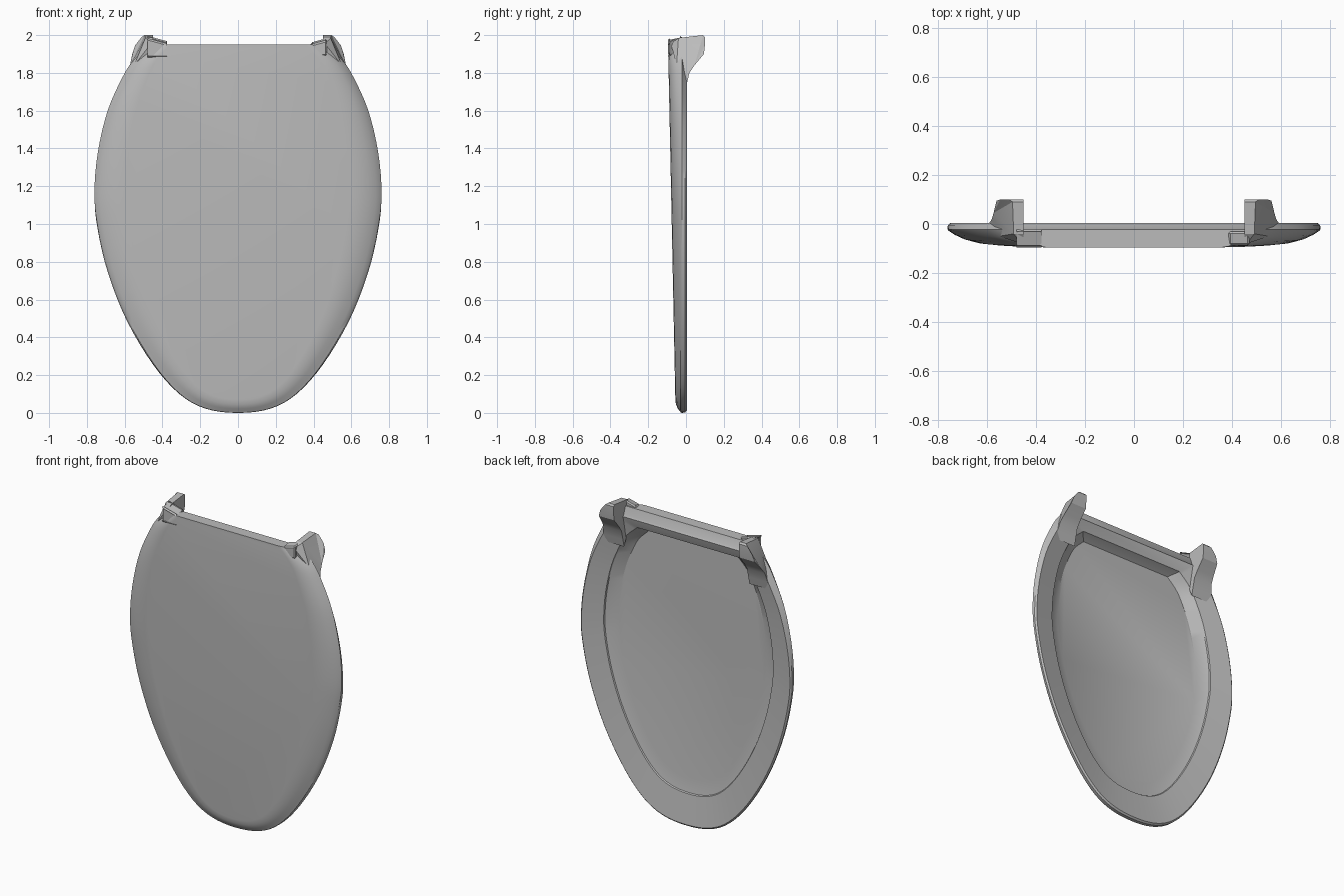
import bpy, bmesh, math
from mathutils import Vector

if "Cube" in bpy.data.objects:
    bpy.data.objects.remove(bpy.data.objects["Cube"])

grey = bpy.data.materials.new("plain grey")
grey.diffuse_color = (0.5, 0.5, 0.5, 1)
grey.use_nodes = True
grey.node_tree.nodes["Principled BSDF"].inputs["Base Color"].default_value = grey.diffuse_color


def finish(name, bm, angle=30):
    bmesh.ops.recalc_face_normals(bm, faces=bm.faces)
    me = bpy.data.meshes.new(name)
    bm.to_mesh(me)
    bm.free()
    me.materials.append(grey)
    for p in me.polygons:
        p.use_smooth = True
    me.set_sharp_from_angle(angle=math.radians(angle))
    ob = bpy.data.objects.new(name, me)
    bpy.context.collection.objects.link(ob)
    return ob


def spline(pts, steps=4):
    """Catmull-Rom curve through the points."""
    p = [Vector(q) for q in pts]
    p = [Vector((-p[1].x, p[1].y))] + p + [2 * p[-1] - p[-2]]
    out = []
    for i in range(1, len(p) - 2):
        a, b, c, d = p[i - 1:i + 3]
        for k in range(steps):
            t = k / steps
            out.append(0.5 * (2 * b + (c - a) * t + (2 * a - 5 * b + 4 * c - d) * t * t
                              + (3 * b - a - 3 * c + d) * t ** 3))
    return out + [p[-2]]


# lid outline (half, bottom to top), then mirrored
half = spline([(0, 0), (0.17, 0.022), (0.31, 0.1), (0.45, 0.26), (0.59, 0.5),
               (0.69, 0.76), (0.745, 1.0), (0.76, 1.17), (0.742, 1.38),
               (0.69, 1.6), (0.61, 1.78), (0.55, 1.87), (0.46, 1.95)])
outline = half + [Vector((-v.x, v.y)) for v in reversed(half[1:])]
TOP = 1.95


def front_y(z):
    return -0.055 - 0.04 * z / TOP


# rings across the lid section: width factor, bottom z, top z, depth rule
rings = [
    (0.78, 0.070, 1.95, lambda z: front_y(z)),
    (0.84, 0.045, 1.95, lambda z: front_y(z) * 0.95),
    (0.91, 0.022, 1.95, lambda z: front_y(z) * 0.78),
    (0.96, 0.008, 1.95, lambda z: front_y(z) * 0.56),
    (0.993, 0.002, 1.95, lambda z: -0.028),
    (1.0, 0.0, 1.95, lambda z: -0.022),
    (0.998, 0.002, 1.90, lambda z: -0.005),
    (0.985, 0.012, 1.89, lambda z: 0.004),
    (0.80, 0.200, 1.83, lambda z: -0.024),
    (0.795, 0.205, 1.827, lambda z: -0.032),
    (0.70, 0.290, 1.80, lambda z: front_y(z) + 0.014),
]
bm = bmesh.new()
loops = []
for sx, zb, zt, depth in rings:
    loop = []
    for v in outline:
        z = zb + (zt - zb) * v.y / TOP
        loop.append(bm.verts.new((v.x * sx, depth(z), z)))
    loops.append(loop)
n = len(outline)
for a, b in zip(loops, loops[1:]):
    for i in range(n):
        j = (i + 1) % n
        bm.faces.new((a[i], a[j], b[j], b[i]))
bm.faces.new(loops[0])
bm.faces.new(loops[-1])
finish("lid", bm)

# hinge lugs: side profile (y, z) with its own outer x at each point
lug = [(-0.08, 1.955, 0.46), (-0.04, 1.985, 0.49), (0.09, 2.0, 0.495),
       (0.1, 1.99, 0.51), (0.1, 1.945, 0.545), (0.095, 1.90, 0.56),
       (0.045, 1.84, 0.572), (0.018, 1.80, 0.58), (0.004, 1.74, 0.59),
       (-0.008, 1.69, 0.60), (-0.03, 1.74, 0.59), (-0.05, 1.84, 0.55)]
for side, s in (("left", -1), ("right", 1)):
    bm = bmesh.new()
    inner = [bm.verts.new((s * 0.45, y, z)) for y, z, x in lug]
    outer = [bm.verts.new((s * x, y, z)) for y, z, x in lug]
    m = len(lug)
    for i in range(m):
        j = (i + 1) % m
        bm.faces.new((inner[i], inner[j], outer[j], outer[i]))
    bm.faces.new(inner)
    bmesh.ops.triangulate(bm, faces=[bm.faces.new(outer)])
    finish(side + "_hinge_lug", bm)

    # small stepped cap joining the lug to the top edge
    bm = bmesh.new()
    bmesh.ops.create_cube(bm, size=1)
    for v in bm.verts:
        top, near = v.co.z > 0, v.co.x < 0
        v.co = (s * (0.385 if near else 0.47),
                -0.088 if v.co.y < 0 else -0.03,
                (1.962 if near else 1.985) if top else 1.89)
        if top and v.co.y < -0.05:
            v.co.z -= 0.012
    bmesh.ops.bevel(bm, geom=bm.edges[:], offset=0.008, segments=1, affect='EDGES')
    finish(side + "_hinge_cap", bm)
